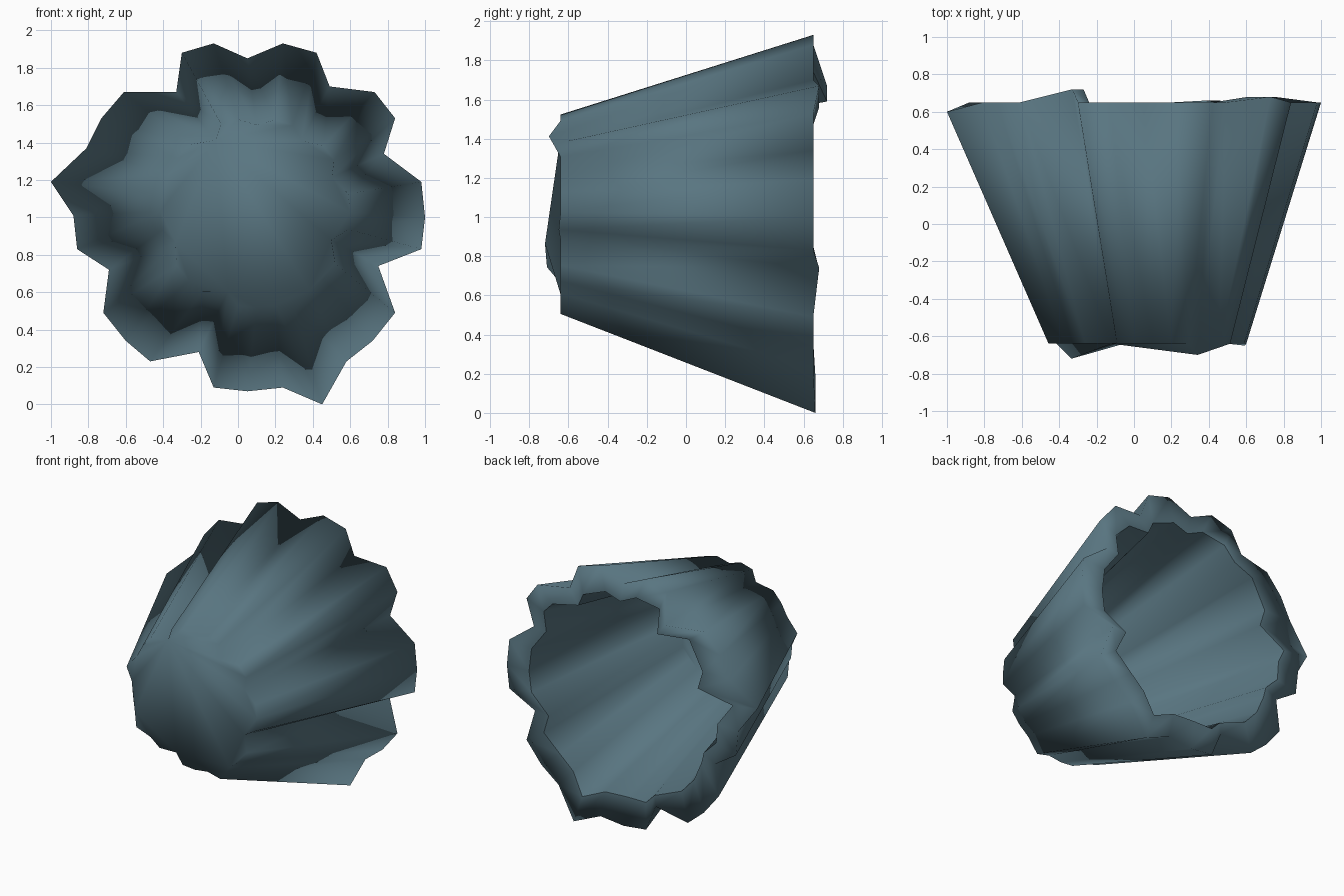
import bpy
import math

if "Cube" in bpy.data.objects:
    bpy.data.objects.remove(bpy.data.objects["Cube"])

# Scalloped outline of the wide rim, clockwise seen from the front (x, z)
RIM = [(-.30, 1.88), (-.13, 1.93), (.05, 1.85), (.24, 1.93), (.42, 1.88), (.49, 1.70),
       (.73, 1.67), (.84, 1.53), (.78, 1.34), (.98, 1.19), (1.0, 1.0), (.98, .83),
       (.75, .74), (.84, .49), (.72, .34), (.58, .23), (.45, 0), (.24, .09),
       (.05, .07), (-.13, .09), (-.21, .28), (-.47, .23), (-.60, .34), (-.72, .49),
       (-.69, .72), (-.86, .83), (-.88, 1.01), (-1.0, 1.19), (-.81, 1.37),
       (-.73, 1.53), (-.61, 1.67), (-.33, 1.67)]
# Inner edge of the lip, point for point
INNER = [(-.24, 1.74), (-.05, 1.77), (.08, 1.71), (.20, 1.75), (.38, 1.68), (.42, 1.59),
         (.61, 1.56), (.70, 1.47), (.68, 1.33), (.80, 1.17), (.82, 1.0), (.80, .85),
         (.64, .73), (.70, .58), (.57, .46), (.46, .36), (.38, .20), (.20, .28),
         (.02, .29), (-.13, .29), (-.20, .36), (-.42, .45), (-.52, .56), (-.58, .70),
         (-.60, .78), (-.70, .88), (-.71, 1.02), (-.80, 1.16), (-.55, 1.24),
         (-.59, 1.37), (-.48, 1.58), (-.27, 1.59)]
N = len(RIM)
# Uneven depth of a few rim and base points
BACK = {31: .72, 27: .60, 12: .68, 6: .68, 16: .66}
FRONT = {24: -.72, 23: -.71, 5: -.70, 11: -.65}

teal = bpy.data.materials.new("dark teal")
teal.diffuse_color = (.10, .18, .22, 1)
teal.use_nodes = True
teal.node_tree.nodes["Principled BSDF"].inputs["Base Color"].default_value = teal.diffuse_color


def small_ring(scale, soften, depth, y):
    """Rim outline shrunk to the small end, with the scallops softened."""
    out = []
    for i, (x, z) in enumerate(RIM):
        dx, dz = x, z - .97
        r, a = math.hypot(dx, dz), math.atan2(dz, dx)
        r = (r * (1 - soften) + .94 * soften) * scale
        out.append((.07 + r * math.cos(a), depth.get(i, y), 1.01 + r * math.sin(a)))
    return out


def wall(a, b):
    """Quads between two rings, facing outward when a is in front of b."""
    return [(a + i, a + (i + 1) % N, b + (i + 1) % N, b + i) for i in range(N)]


outer_back = [(x, BACK.get(i, .65), z) for i, (x, z) in enumerate(RIM)]
inner_back = [(x, BACK.get(i, .65), z) for i, (x, z) in enumerate(INNER)]
outer_front = small_ring(.54, .3, FRONT, -.64)
inner_front = small_ring(.48, .6, {}, -.63)
verts = outer_front + outer_back + inner_back + inner_front

# Outer flared wall and base, facing into the wall
faces = [tuple(reversed(f)) for f in wall(0, N)] + [tuple(range(N))]
# Lip joining the outer rim to the inner cup
faces += [(N + i, 2 * N + i, 2 * N + (i + 1) % N, N + (i + 1) % N) for i in range(N)]
# Inner cup: wall and closed small end
faces += wall(3 * N, 2 * N) + [tuple(reversed(range(3 * N, 4 * N)))]

mesh = bpy.data.meshes.new("fluted_cup")
mesh.from_pydata(verts, [], faces)
mesh.materials.append(teal)
for p in mesh.polygons:
    p.use_smooth = True
# Crisp inner edge on the lip
for e in mesh.edges:
    e.use_edge_sharp = all(2 * N <= v < 3 * N for v in e.vertices)
obj = bpy.data.objects.new("fluted_cup", mesh)
bpy.context.collection.objects.link(obj)
